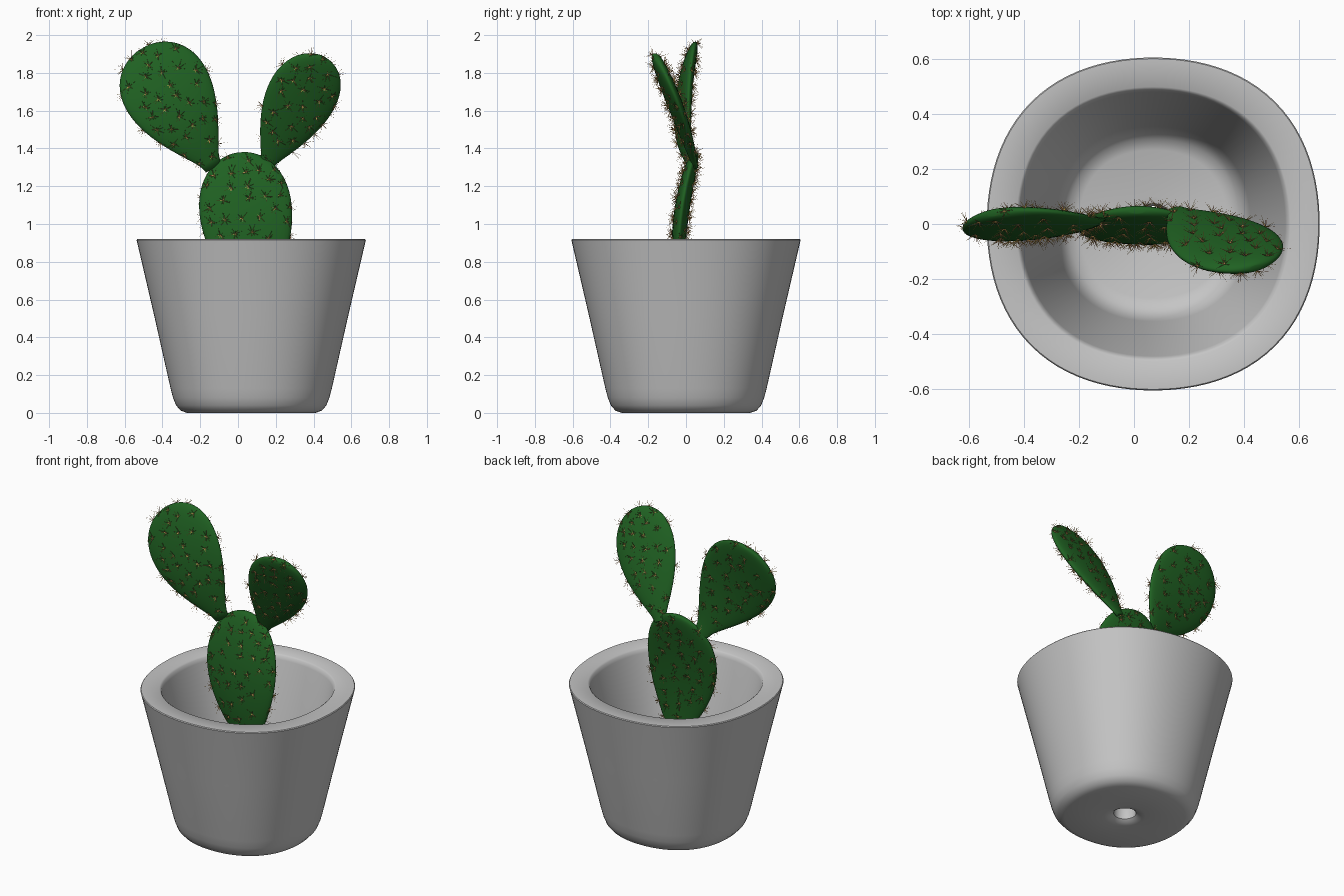
import bpy, bmesh, math, random
from mathutils import Vector

random.seed(7)
if "Cube" in bpy.data.objects:
    bpy.data.objects.remove(bpy.data.objects["Cube"])


def material(name, color):
    m = bpy.data.materials.new(name)
    m.use_nodes = True
    m.diffuse_color = (*color, 1)
    m.node_tree.nodes["Principled BSDF"].inputs["Base Color"].default_value = (*color, 1)
    return m


grey = material("pot grey", (0.56, 0.56, 0.56))
green = material("cactus green", (0.014, 0.12, 0.016))
yellow = material("spine yellow", (0.65, 0.43, 0.09))
orange = material("spine orange tan", (0.65, 0.31, 0.15))


def add_object(name, bm, mats):
    mesh = bpy.data.meshes.new(name)
    bm.to_mesh(mesh)
    bm.free()
    for m in mats:
        mesh.materials.append(m)
    obj = bpy.data.objects.new(name, mesh)
    bpy.context.collection.objects.link(obj)
    return obj


def smooth(obj, angle):
    bpy.ops.object.select_all(action="DESELECT")
    obj.select_set(True)
    bpy.context.view_layer.objects.active = obj
    bpy.ops.object.shade_smooth_by_angle(angle=math.radians(angle))


# Pot: closed wall section turned around its axis, with a drain hole
def build_pot():
    section = [(0.065, 0.02), (0.085, 0.005), (0.12, 0), (0.34, 0), (0.374, 0.012),
               (0.398, 0.04), (0.414, 0.08), (0.427, 0.13), (0.515, 0.52), (0.601, 0.89),
               (0.607, 0.915), (0.603, 0.92), (0.5, 0.92), (0.49, 0.912), (0.482, 0.89),
               (0.355, 0.24), (0.34, 0.18), (0.31, 0.14), (0.27, 0.125),
               (0.1, 0.12), (0.075, 0.115), (0.065, 0.1)]
    bm = bmesh.new()
    verts = [bm.verts.new((r, 0, z)) for r, z in section]
    edges = [bm.edges.new((a, b)) for a, b in zip(verts, verts[1:] + verts[:1])]
    bmesh.ops.spin(bm, geom=verts + edges, cent=(0, 0, 0), axis=(0, 0, 1),
                   angle=math.tau, steps=96, use_duplicate=False)
    bmesh.ops.remove_doubles(bm, verts=bm.verts, dist=0.0001)
    # The walls are very slightly square in plan
    for v in bm.verts:
        if v.co.xy.length > 0.2:
            swell = 1 + 0.037 * math.sin(2 * math.atan2(v.co.y, v.co.x)) ** 2
            v.co.x *= swell
            v.co.y *= swell
    bmesh.ops.recalc_face_normals(bm, faces=bm.faces)
    pot = add_object("pot", bm, [grey])
    pot.location.x = 0.07
    smooth(pot, 40)


# Pad: egg-shaped outline with a flat oval cross-section, bowed in depth
def build_pad(name, base, tip, half_width, thick, yaw, bow, power):
    base, tip = Vector(base), Vector(tip)
    along = (tip - base).normalized()
    side = Vector((math.cos(yaw), math.sin(yaw), 0))
    side = (side - along * side.dot(along)).normalized()
    front = side.cross(along)
    peak = power / (power + 0.5)

    def egg(t):
        return t ** power * (1 - t) ** 0.5

    bm = bmesh.new()
    rings, count = [], 32
    steps = 30
    for i in range(steps):
        t = 0.01 + 0.988 * math.sin(i / (steps - 1) * math.pi / 2)
        w = egg(t) / egg(peak)
        w = math.hypot(w, 0.2 * (1 - t) ** 2)
        centre = base.lerp(tip, t) + Vector((0, bow * 4 * t * (1 - t), 0))
        ring = []
        for k in range(count):
            a = math.tau * k / count
            depth = thick * w ** 0.6
            ring.append(bm.verts.new(centre + side * half_width * w * math.cos(a)
                                     + front * depth * math.sin(a)))
        rings.append(ring)
    for lower, upper in zip(rings, rings[1:]):
        for k in range(count):
            n = (k + 1) % count
            bm.faces.new((lower[k], lower[n], upper[n], upper[k]))
    bm.faces.new(rings[0])
    bm.faces.new(rings[-1])
    bmesh.ops.recalc_face_normals(bm, faces=bm.faces)
    build_spines(name + "_spines", bm)
    smooth(add_object(name, bm, [green]), 80)


def add_spine(bm, root, point, radius, index):
    axis = point - root
    u = axis.orthogonal().normalized()
    v = axis.normalized().cross(u)
    ring = [bm.verts.new(root + radius * (u * math.cos(a) + v * math.sin(a)))
            for a in (math.tau * k / 3 for k in range(3))]
    top = bm.verts.new(point)
    for k in range(3):
        bm.faces.new((ring[k], ring[(k + 1) % 3], top)).material_index = index


# Spines: star clusters spread over the pad surface
def build_spines(name, pad):
    faces = list(pad.faces)
    areas = [f.calc_area() for f in faces]
    spots = []
    for f in random.choices(faces, areas, k=2500):
        p = f.calc_center_median()
        if all((p - q).length > 0.061 for q, n in spots):
            spots.append((p, f.normal.copy()))
    bm = bmesh.new()
    for p, n in spots:
        u = n.orthogonal().normalized()
        v = n.cross(u)
        for k in range(9):
            a = math.tau * (k + random.random()) / 9
            spread = random.uniform(0.5, 2.6)
            d = n + spread * (u * math.cos(a) + v * math.sin(a))
            length = random.uniform(0.035, 0.06)
            add_spine(bm, p, p + d.normalized() * length, 0.0016, k % 2)
    add_object(name, bm, [yellow, orange])


build_pot()
build_pad("lower_pad", (0.095, -0.02, 0.53), (0.01, 0.05, 1.38), 0.245, 0.04, 0.0, -0.05, 0.9)
build_pad("right_pad", (-0.125, 0.03, 1.29), (-0.51, 0.04, 1.93), 0.24, 0.037, 0.12, -0.05, 1.0)
build_pad("left_pad", (0.145, 0.05, 1.3), (0.445, -0.16, 1.89), 0.19, 0.037, 0.1, 0.01, 0.95)
